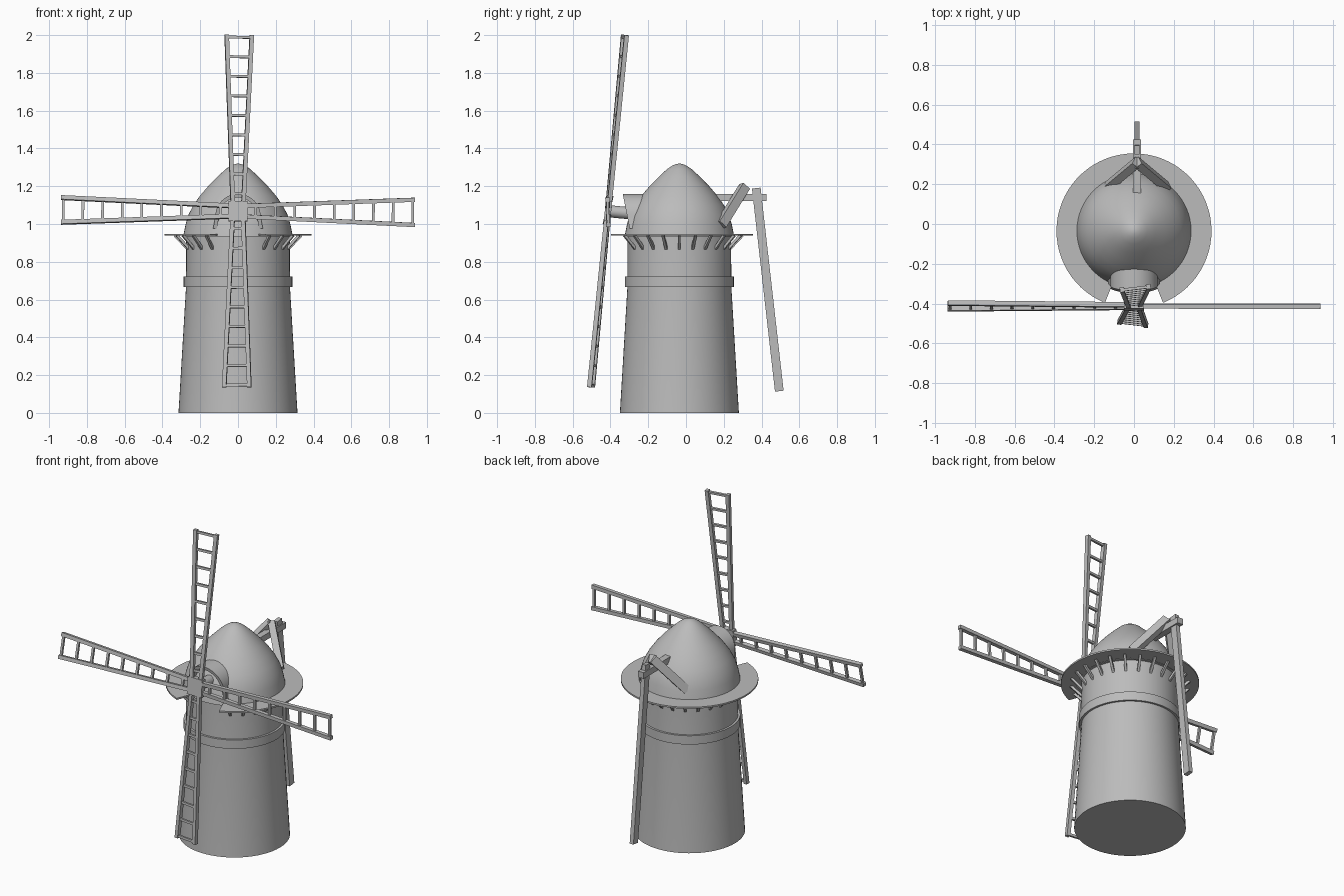
import bpy, bmesh, math
from mathutils import Vector, Matrix

if "Cube" in bpy.data.objects:
    bpy.data.objects.remove(bpy.data.objects["Cube"])

grey = bpy.data.materials.new("plain_grey")
grey.diffuse_color = (0.5, 0.5, 0.5, 1)
grey.use_nodes = True
grey.node_tree.nodes["Principled BSDF"].inputs["Base Color"].default_value = grey.diffuse_color
CY = -0.035                                   # tower axis in y


def finish(name, bm, angle=35):
    bmesh.ops.recalc_face_normals(bm, faces=bm.faces[:])
    me = bpy.data.meshes.new(name)
    bm.to_mesh(me)
    bm.free()
    me.materials.append(grey)
    me.shade_smooth()
    me.set_sharp_from_angle(angle=math.radians(angle))
    ob = bpy.data.objects.new(name, me)
    bpy.context.collection.objects.link(ob)
    return ob


def lathe(name, profile, segs=64, start=0.0, sweep=360.0, closed=False):
    """Spin (r, z) points about the tower axis; angle 0 is the front."""
    bm = bmesh.new()
    vs = [bm.verts.new((0, CY - r, z)) for r, z in profile]
    pairs = list(zip(vs, vs[1:] + ([vs[0]] if closed else [])))
    if not closed:
        pairs = pairs[:len(vs) - 1]
    geom = vs + [bm.edges.new(p) for p in pairs]
    c = Vector((0, CY, 0))
    bmesh.ops.rotate(bm, verts=vs, cent=c, matrix=Matrix.Rotation(math.radians(start), 3, 'Z'))
    bmesh.ops.spin(bm, geom=geom, cent=c, axis=(0, 0, 1), angle=math.radians(sweep),
                   steps=segs, use_duplicate=False)
    bmesh.ops.remove_doubles(bm, verts=bm.verts[:], dist=0.0005)
    if sweep < 360:
        bmesh.ops.holes_fill(bm, edges=[e for e in bm.edges if e.is_boundary], sides=8)
    return finish(name, bm)


def beam(bm, p, q, w, d, side=(1, 0, 0)):
    """Box from p to q, w wide along side and d deep across it."""
    p, q = Vector(p), Vector(q)
    ax = (q - p).normalized()
    s = Vector(side)
    s = (s - ax * s.dot(ax)).normalized()
    t = ax.cross(s)
    m = Matrix((s, t, ax)).transposed().to_4x4()
    m.translation = (p + q) / 2
    m = m @ Matrix.Diagonal((w, d, (q - p).length, 1))
    bmesh.ops.create_cube(bm, size=1, matrix=m)


# Tower body, waist band and cap
lathe("tower", [(0, 0), (0.315, 0), (0.275, 0.67), (0.274, 0.94), (0, 0.94)])
lathe("tower_band", [(0.26, 0.667), (0.288, 0.667), (0.288, 0.722), (0.26, 0.722)], closed=True)
lathe("cap", [(0, 0.935), (0.29, 0.935), (0.277, 1.0), (0.262, 1.05), (0.236, 1.10),
              (0.201, 1.15), (0.158, 1.20), (0.109, 1.25), (0.066, 1.29), (0.036, 1.31),
              (0.015, 1.318), (0, 1.32)])

# Gallery ring, open at the front for the sails
lathe("gallery_ring", [(0.26, 0.938), (0.39, 0.938), (0.39, 0.948), (0.26, 0.948)],
      segs=60, start=22, sweep=316, closed=True)

# Slanted struts under the gallery
bm = bmesh.new()
for i in range(2, 23):
    a = math.radians(15 * i)
    out = Vector((math.sin(a), -math.cos(a), 0))
    tang = Vector((math.cos(a), math.sin(a), 0))
    base = Vector((0, CY, 0))
    beam(bm, base + out * 0.265 + Vector((0, 0, 0.865)),
         base + out * 0.335 + Vector((0, 0, 0.94)), 0.014, 0.014, tang)
finish("gallery_struts", bm)

# Arched hood over the axle, its front face leaning back at the bottom
bm = bmesh.new()


def arch(r, foot):
    pts = [(foot, 0.975)]
    pts += [(r * math.cos(math.pi * k / 20), 1.04 + r * math.sin(math.pi * k / 20)) for k in range(21)]
    return pts + [(-foot, 0.975)]


rows = []
for x, z in arch(0.12, 0.132):
    rows.append((x, z))
inner = arch(0.1, 0.112)
front_y = lambda z: -0.335 + (1.16 - z) * 0.2
grid = []
for (xo, zo), (xi, zi) in zip(rows, inner):
    grid.append([bm.verts.new(v) for v in ((xo, -0.12, zo), (xo, front_y(zo), zo),
                                           (xi, front_y(zi), zi), (xi, -0.12, zi))])
for a, b in zip(grid, grid[1:]):
    for k in range(4):
        bm.faces.new((a[k], a[(k + 1) % 4], b[(k + 1) % 4], b[k]))
bm.faces.new(grid[0])
bm.faces.new(grid[-1])
finish("axle_hood", bm)

# Rotor frame: sails lie in local xz, tilted back at the top
rotor = (Matrix.Translation((0, -0.413, 1.068)) @ Matrix.Rotation(math.radians(-5.5), 4, 'X')
         @ Matrix.Rotation(math.radians(0.4), 4, 'Y'))

# Four ladder sails
for n, name in enumerate(("top", "right", "bottom", "left")):
    bm = bmesh.new()
    for s in (-1, 1):
        beam(bm, (s * 0.028, 0, 0.03), (s * 0.067, 0, 0.937), 0.022, 0.024)
    for k in range(9):
        z = 0.925 - 0.104 * k
        w = 0.025 + 0.043 * z
        beam(bm, (-w, 0, z), (w, 0, z), 0.014, 0.014, (0, 1, 0))
    pitch = Matrix.Rotation(math.radians(7), 4, 'Z')
    bm.transform(rotor @ Matrix.Rotation(n * math.pi / 2, 4, 'Y') @ pitch)
    finish("sail_" + name, bm)

# Hub block and axle
bm = bmesh.new()
beam(bm, (0, 0, -0.053), (0, 0, 0.053), 0.1, 0.034)
bm.transform(rotor)
finish("hub", bm)
bm = bmesh.new()
bmesh.ops.create_cone(bm, cap_ends=True, segments=24, radius1=0.032, radius2=0.032, depth=0.24,
                      matrix=Matrix.Translation((0, 0.12, 0)) @ Matrix.Rotation(math.pi / 2, 4, 'X'))
bm.transform(rotor)
finish("axle", bm)

# Tail: horizontal beam, two braces and the long steering pole
X = 0.015
bm = bmesh.new()
beam(bm, (X, 0.14, 1.14), (X, 0.425, 1.14), 0.04, 0.038)
finish("tail_beam", bm)
bm = bmesh.new()
for s in (-1, 1):
    beam(bm, (X + s * 0.15, 0.185, 0.995), (X, 0.31, 1.198), 0.05, 0.04, (-s * 0.6, 0.8, 0))
finish("tail_braces", bm)
bm = bmesh.new()
beam(bm, (X, 0.372, 1.19), (X, 0.494, 0.115), 0.026, 0.046)
finish("tail_pole", bm)
